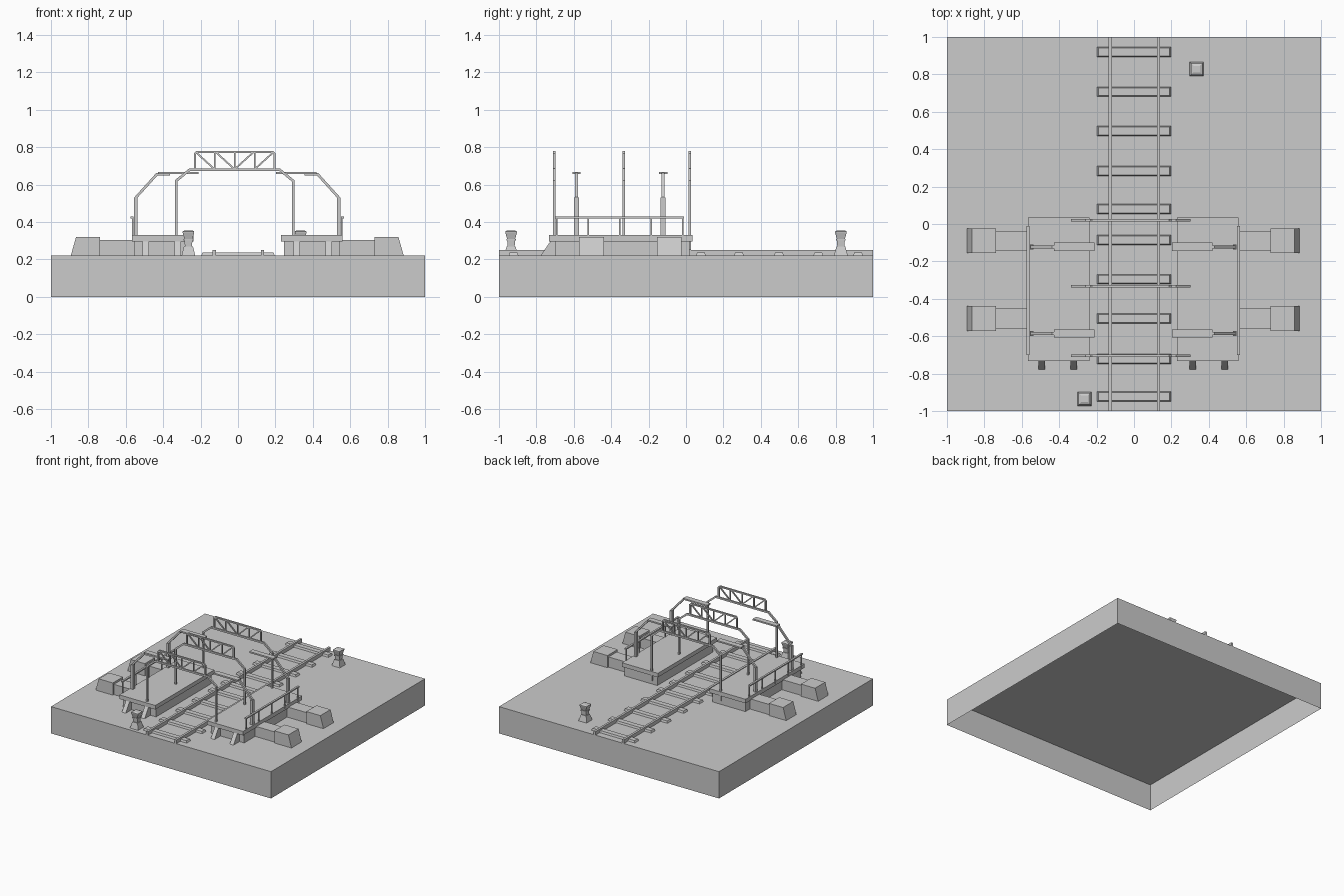
import bpy
from mathutils import Vector

if "Cube" in bpy.data.objects:
    bpy.data.objects.remove(bpy.data.objects["Cube"])

GROUND, DECK = 0.22, 0.33
CX = -0.004          # mirror line of the two platforms


def mesh(name, verts, faces):
    me = bpy.data.meshes.new(name)
    me.from_pydata(verts, [], faces)
    me.update()
    ob = bpy.data.objects.new(name, me)
    bpy.context.collection.objects.link(ob)
    return ob


def loft(name, rings):
    """Closed solid through rings of equal point count (counter-clockwise along the stack)."""
    n = len(rings[0])
    verts = [v for r in rings for v in r]
    faces = [tuple(reversed(range(n))), tuple(range(len(verts) - n, len(verts)))]
    for k in range(len(rings) - 1):
        for i in range(n):
            j = (i + 1) % n
            faces.append((k * n + i, k * n + j, (k + 1) * n + j, (k + 1) * n + i))
    return mesh(name, verts, faces)


def rect(x0, x1, y0, y1, z):
    x0, x1 = sorted((x0, x1))
    return [(x0, y0, z), (x1, y0, z), (x1, y1, z), (x0, y1, z)]


def box(name, x0, x1, y0, y1, z0, z1):
    return loft(name, [rect(x0, x1, y0, y1, z0), rect(x0, x1, y0, y1, z1)])


def prism_y(name, prof, y0, y1):
    """Extrude an xz profile along y."""
    area = sum(a[0] * b[1] - b[0] * a[1] for a, b in zip(prof, prof[1:] + prof[:1]))
    if area > 0:
        prof = prof[::-1]
    return loft(name, [[(x, y0, z) for x, z in prof], [(x, y1, z) for x, z in prof]])


def strip(name, pts, w, y, d):
    """Mitred flat bar following an xz path."""
    p = [Vector(q) for q in pts]
    left, right = [], []
    for i, q in enumerate(p):
        a = (q - p[i - 1]).normalized() if i else (p[1] - q).normalized()
        b = (p[i + 1] - q).normalized() if i < len(p) - 1 else a
        na, nb = Vector((-a.y, a.x)), Vector((-b.y, b.x))
        m = (na + nb).normalized()
        m *= w / 2 / m.dot(na)
        left.append(tuple(q + m))
        right.append(tuple(q - m))
    return prism_y(name, left + right[::-1], y - d / 2, y + d / 2)


# Ground block, open underneath
mesh("ground_block", rect(-1, 1, -1, 1, 0) + rect(-1, 1, -1, 1, GROUND),
     [(4, 5, 6, 7)] + [(i, (i + 1) % 4, (i + 1) % 4 + 4, i + 4) for i in range(4)])

# Track: sleepers with sloped sides, two rails
for y in (.92, .707, .497, .283, .08, -.085, -.295, -.505, -.722, -.922):
    loft("sleeper", [rect(-.197, .197, y - .026, y + .026, GROUND),
                     rect(-.19, .19, y - .021, y + .021, .236)])
for x in (-.127, .131):
    box("rail", x - .009, x + .009, -1, 1, GROUND, .25)

for s in (-1, 1):
    def X(d, s=s):
        return CX + s * d

    # Platform deck and plinth
    box("platform_deck", X(.235), X(.562), -.732, .035, .297, DECK)
    box("platform_plinth", X(.25), X(.55), -.70, .02, GROUND, .297)

    # Sloped front feet
    for d in (.318, .49):
        loft("platform_foot", [rect(X(d - .017), X(d + .017), -.777, -.69, GROUND),
                               rect(X(d - .017), X(d + .017), -.725, -.69, .297)])

    # Side walkways ending in wedge blocks
    for y in (-.09, -.505):
        box("side_walkway", X(.55), X(.735), y - .053, y + .053, GROUND, .304)
        prism_y("end_block", [(X(.734), GROUND), (X(.89), GROUND), (X(.862), .32), (X(.734), .32)],
                y - .066, y + .066)

    # Outer railing
    box("railing_bar", X(.555), X(.571), -.70, -.012, .42, .43)
    for i in range(5):
        y = -.69 + i * .168
        box("railing_post", X(.556), X(.564), y - .004, y + .004, .31, .422)

    # Bent arms carrying narrow canopies
    for y in (-.122, -.585):
        box("arm_base", X(.533), X(.553), y - .013, y + .013, DECK, .53)
        strip("canopy_arm", [(X(.543), .50), (X(.543), .53), (X(.43), .655), (X(.36), .655)],
              .014, y, .016)
        box("canopy", X(.208), X(.425), y - .022, y + .022, .656, .668)

# Gantry frames over the track, each with a truss on top
for y, z0 in ((-.704, DECK), (-.333, DECK), (.021, .25)):
    c, t = -.018, .014
    strip("gantry_frame", [(c - .313, z0), (c - .313, .62), (c - .24, .68),
                           (c + .24, .68), (c + .313, .62), (c + .313, z0)], t, y, t)
    strip("truss_outline", [(c - .213, .68), (c - .213, .765), (c - .203, .775),
                            (c + .203, .775), (c + .213, .765), (c + .213, .68)], .011, y, t)
    for x in (-.107, 0, .107):
        strip("truss_post", [(c + x, .68), (c + x, .775)], .008, y, .009)
    for s in (-1, 1):
        for x in (0, .107):
            strip("truss_diagonal", [(c + s * x, .682), (c + s * (x + .1), .773)], .009, y, .009)

# Trackside signal posts: square stepped columns
for x, y in ((.335, .828), (-.265, -.935)):
    loft("signal_post", [rect(x - r, x + r, y - r, y + r, z) for r, z in
                         ((.037, GROUND), (.024, .27), (.019, .27), (.021, .30), (.026, .30),
                          (.026, .308), (.021, .308), (.031, .343), (.031, .35), (.018, .356))])
